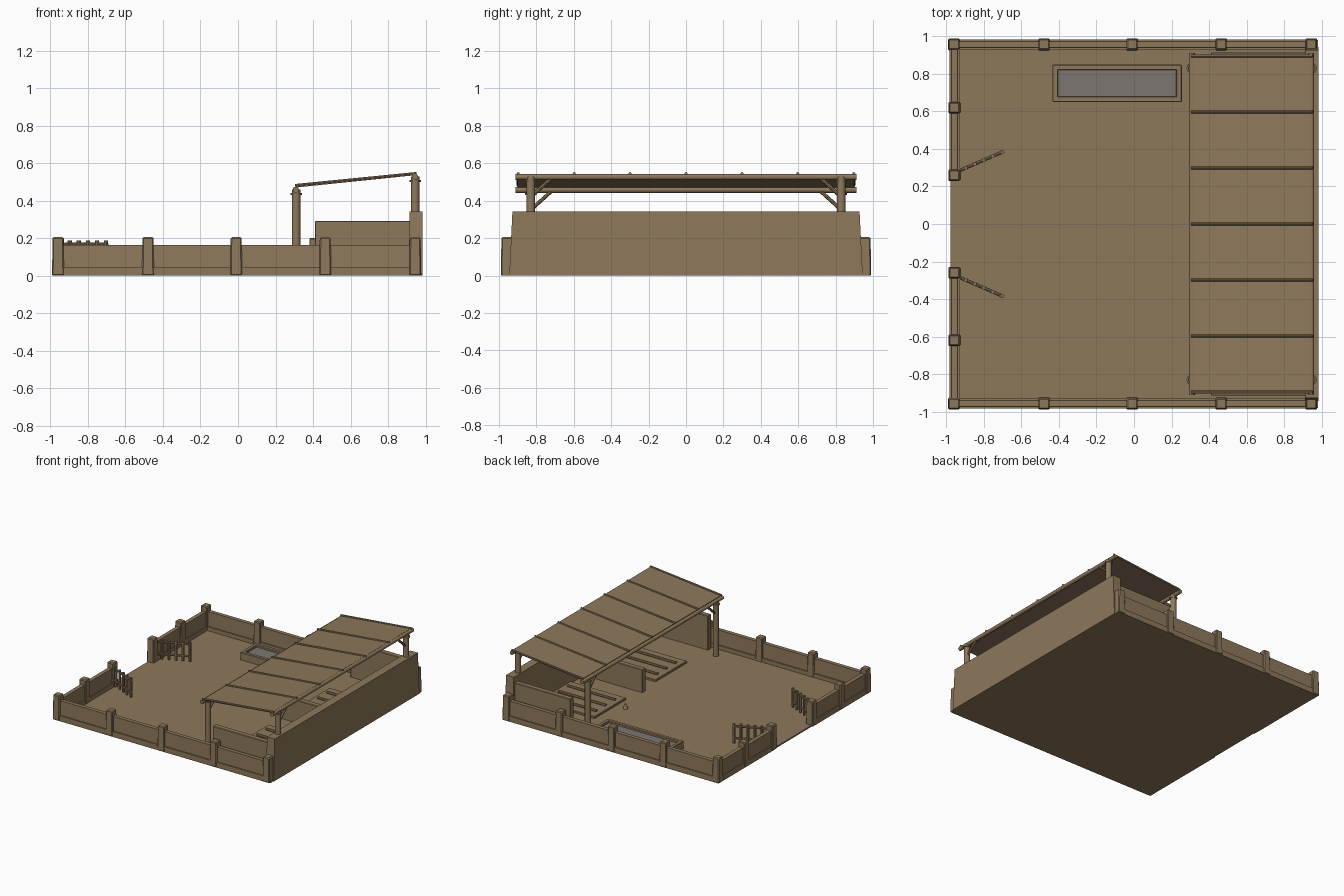
import bpy, math
from mathutils import Vector

if "Cube" in bpy.data.objects:
    bpy.data.objects.remove(bpy.data.objects["Cube"], do_unlink=True)


def material(name, colour):
    m = bpy.data.materials.new(name)
    m.use_nodes = True
    m.diffuse_color = (*colour, 1)
    bsdf = m.node_tree.nodes["Principled BSDF"]
    bsdf.inputs["Base Color"].default_value = (*colour, 1)
    bsdf.inputs["Roughness"].default_value = 0.9
    return m


EARTH = material("tan earth", (0.27, 0.19, 0.105))
WATER = material("grey water", (0.2, 0.18, 0.165))


def box(name, x, y, z, mat=EARTH, taper=(1, 1), bevel=0):
    """Box from (min, max) ranges; taper scales the top in x and y."""
    bpy.ops.mesh.primitive_cube_add(size=1)
    ob = bpy.context.object
    ob.name = name
    centre = [(r[0] + r[1]) / 2 for r in (x, y, z)]
    size = [r[1] - r[0] for r in (x, y, z)]
    for v in ob.data.vertices:
        if v.co.z > 0:
            v.co.x *= taper[0]
            v.co.y *= taper[1]
        v.co = Vector([c * s for c, s in zip(v.co, size)])
    ob.location = centre
    ob.data.materials.append(mat)
    if bevel:
        mod = ob.modifiers.new("soft edges", 'BEVEL')
        mod.width, mod.segments = bevel, 1
    return ob


def pole(name, a, b, r, sides=10):
    """Round pole between two points."""
    a, b = Vector(a), Vector(b)
    bpy.ops.mesh.primitive_cylinder_add(vertices=sides, radius=r, depth=(b - a).length,
                                        location=(a + b) / 2)
    ob = bpy.context.object
    ob.name = name
    ob.rotation_euler = (b - a).to_track_quat('Z', 'Y').to_euler()
    ob.data.materials.append(EARTH)
    bpy.ops.object.shade_smooth_by_angle(angle=math.radians(40))
    return ob


def post(x, y):
    box("wall_post", (x - .032, x + .032), (y - .032, y + .032), (0, .205),
        taper=(.9, .9), bevel=.006)


# Yard floor
box("floor", (-.978, .98), (-.98, .98), (0, .012))

for s in (-1, 1):
    # Long side walls: plinth, thinner panel and posts
    box("side_plinth", (-.96, .96), (s * .957 - .028, s * .957 + .028), (0, .045))
    box("side_panel", (-.96, .96), (s * .957 - .02, s * .957 + .02), (0, .163), taper=(1, .8))
    for x in (-.96, -.48, -.01, .465, .945):
        post(x, s * .958)

    # Entrance wall on each side of the gateway
    y = sorted((s * .26, s * .96))
    box("entrance_plinth", (-.985, -.929), y, (0, .045))
    box("entrance_panel", (-.977, -.937), y, (0, .163), taper=(.8, 1))
    for py in (.26, .62):
        post(-.958, s * py)

    # Gate leaf standing ajar
    hinge, tip = Vector((-.925, s * .287, 0)), Vector((-.695, s * .387, 0))
    for z in (.07, .168):
        pole("gate_rail", hinge + Vector((0, 0, z)), tip + Vector((0, 0, z)), .009, 8)
    for i in range(5):
        p = hinge.lerp(tip, .12 + .21 * i)
        pole("gate_picket", p + Vector((0, 0, .03)), p + Vector((0, 0, .187)), .011, 8)

    # Tall end panel of the shelter
    box("shelter_end_panel", (.41, .93), (s * .893 - .022, s * .893 + .022), (0, .292), bevel=.004)

    # Slatted bedding platforms
    box("bedding_platform", (.41, .92), (s * .395 - .205, s * .395 + .205), (0, .028), bevel=.004)
    for off in (-.12, 0, .12):
        y = s * .395 + off
        pole("bedding_slat", (.45, y, .034), (.88, y, .034), .011, 8)

    # Shelter posts with collars and diagonal braces
    for x, base, top in ((.31, 0, .46), (.945, .33, .53)):
        y = s * .83
        pole("shelter_post", (x, y, base), (x, y, top), .023, 12)
        pole("post_collar", (x, y, top - .03), (x, y, top - .02), .03, 12)
        pole("post_brace", (x, s * .82, top - .1), (x, s * .715, top - .005), .01, 8)

# Thick back wall and centre partition
box("back_wall", (.912, .985), (-.945, .945), (0, .342), taper=(.95, .982))
box("centre_partition", (.38, .93), (-.022, .022), (0, .2), bevel=.004)

# Shelter beams, sloping roof sheet and battens
for x, z in ((.308, .458), (.945, .527)):
    pole("roof_beam", (x, -.912, z), (x, .912, z), .016, 12)
slope = math.atan2(.065, .63)
roof = box("roof_sheet", (.31, .945), (-.9, .9), (.503, .511))
roof.rotation_euler.y = -slope
for i in range(7):
    y = -.897 + i * .299
    pole("roof_batten", (.305, y, .481), (.953, y, .545), .008, 8)

# Water trough
tx, ty, h = (-.435, .255), (.65, .85), .075
for y in (ty[0], ty[1] - .03):
    box("trough_side", tx, (y, y + .03), (0, h), bevel=.004)
for x in (tx[0], tx[1] - .03):
    box("trough_end", (x, x + .03), ty, (0, h), bevel=.004)
box("trough_water", (tx[0] + .028, tx[1] - .028), (ty[0] + .028, ty[1] - .028),
    (.01, .058), mat=WATER)

# Small pointed bucket on the yard floor
bpy.ops.mesh.primitive_cone_add(vertices=10, radius1=.02, radius2=.006, depth=.04,
                                location=(.325, .32, .031))
bpy.context.object.name = "small_bucket"
bpy.context.object.data.materials.append(EARTH)
